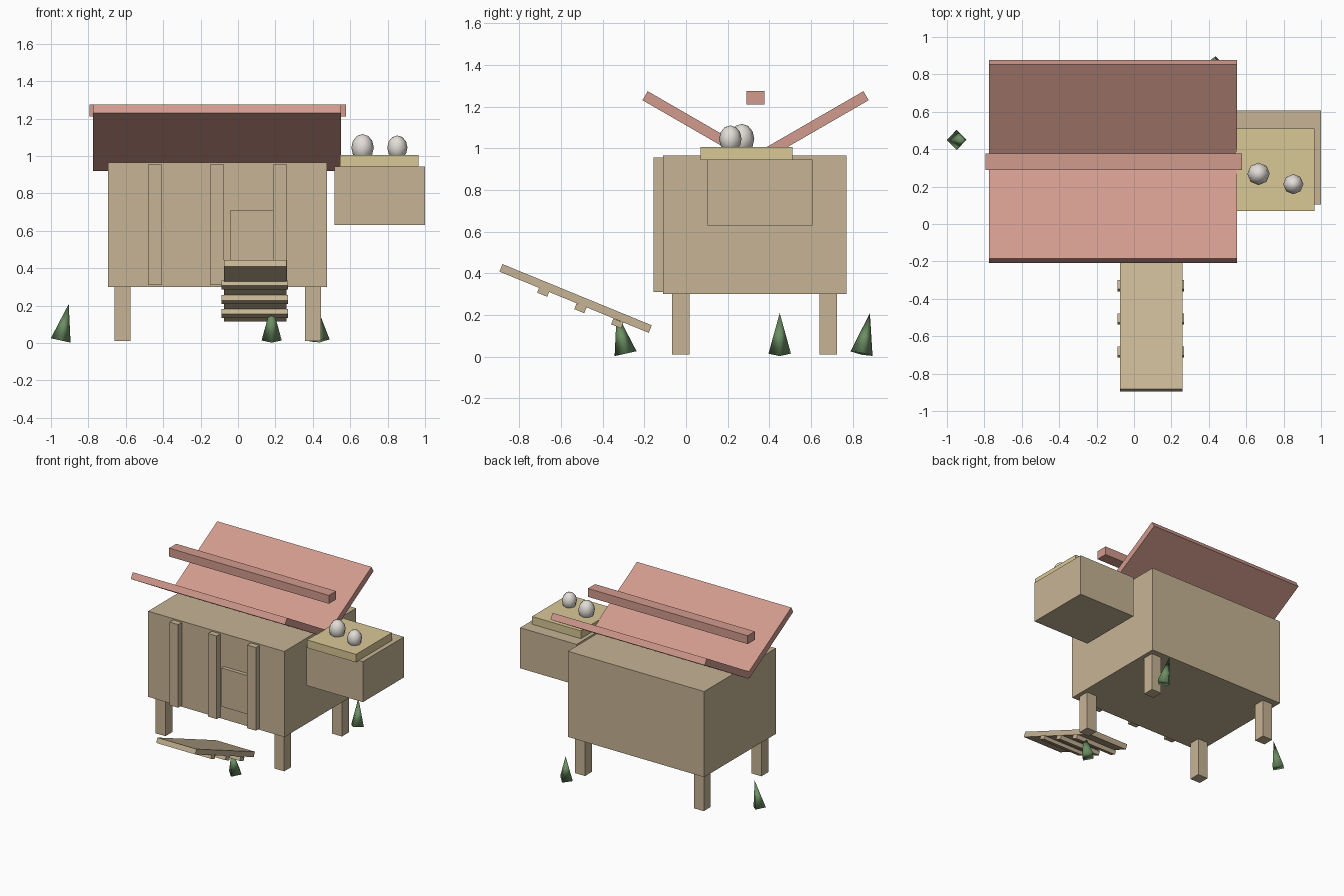
import bpy
from math import radians
from mathutils import Vector

cube = bpy.data.objects.get("Cube")
if cube:
    bpy.data.objects.remove(cube, do_unlink=True)


def material(name, hex_code):
    """Flat material from an sRGB hex colour, stored as linear values."""
    srgb = [int(hex_code[i:i + 2], 16) / 255 for i in (0, 2, 4)]
    rgba = [((c + 0.055) / 1.055) ** 2.4 for c in srgb] + [1.0]
    m = bpy.data.materials.new(name)
    m.use_nodes = True
    m.diffuse_color = rgba
    m.node_tree.nodes["Principled BSDF"].inputs["Base Color"].default_value = rgba
    return m


wood = material("tan wood", "C6B495")
roof_red = material("faded red roof", "D29B8D")
straw = material("straw yellow", "D8C896")
shell = material("egg white", "E2DDD6")
grass = material("grass green", "6C8F63")


def finish(name, mat):
    ob = bpy.context.object
    ob.name = ob.data.name = name
    ob.data.materials.append(mat)
    return ob


def box(name, mat, x, y, z, tilt=0):
    """Box from (min, max) ranges, tilted about the x axis at its centre."""
    ranges = (x, y, z)
    bpy.ops.mesh.primitive_cube_add(size=1, location=[(a + b) / 2 for a, b in ranges])
    ob = finish(name, mat)
    size = [b - a for a, b in ranges]
    for v in ob.data.vertices:
        v.co = [c * s for c, s in zip(v.co, size)]
    ob.rotation_euler.x = radians(tilt)
    return ob


def around(centre, size):
    return (centre - size / 2, centre + size / 2)


# Coop body on four legs
box("coop_body", wood, (-0.695, 0.475), (-0.11, 0.77), (0.30, 0.965))
for side, x in (("right", -0.618), ("left", 0.402)):
    for end, y in (("front", -0.025), ("back", 0.683)):
        box(f"{end}_{side}_leg", wood, around(x, 0.085), around(y, 0.085), (0.01, 0.30))

# Front battens and door
for i, x in enumerate((-0.443, -0.112, 0.224)):
    box(f"front_batten_{i + 1}", wood, around(x, 0.075), (-0.155, -0.105), (0.31, 0.955))
box("door", wood, (-0.043, 0.227), (-0.14, -0.105), (0.41, 0.71))

# Roof panels rising outward, with a separate ridge beam
for end, y, tilt in (("front", 0.072, -30), ("back", 0.596, 30)):
    box(f"{end}_roof_panel", roof_red, (-0.775, 0.55),
        around(y, 0.62), around(1.0975, 0.05), tilt)
box("ridge_beam", roof_red, (-0.795, 0.578), (0.29, 0.378), (1.21, 1.275))

# Nest box, lid and eggs
box("nest_box", wood, (0.515, 1.0), (0.104, 0.607), (0.63, 0.945))
box("nest_lid", straw, (0.545, 0.965), (0.069, 0.511), (0.943, 1.005))
for i, (x, y, r) in enumerate(((0.666, 0.268, 0.06), (0.852, 0.213, 0.054))):
    bpy.ops.mesh.primitive_uv_sphere_add(segments=8, ring_count=6, radius=r,
                                         location=(x, y, 1.045))
    egg = finish(f"egg_{i + 1}", shell)
    egg.scale.z = 1.2
    bpy.ops.object.shade_smooth()

# Ramp with cleats underneath
slope = -22.3
box("ramp", wood, (-0.075, 0.26), around(-0.53, 0.775), around(0.279, 0.039), slope)
for i, (y, z) in enumerate(((-0.685, 0.311), (-0.507, 0.232), (-0.33, 0.159))):
    box(f"ramp_cleat_{i + 1}", wood, (-0.087, 0.266), around(y, 0.052), around(z, 0.03), slope)

# Leaning grass tufts
tufts = (((-0.948, 0.45), (0.043, 0)),
         ((0.18, -0.29), (0, -0.043)),
         ((0.436, 0.843), (-0.02, 0.04)))
for i, ((x, y), (lean_x, lean_y)) in enumerate(tufts):
    axis = Vector((lean_x, lean_y, 0.195))
    bpy.ops.mesh.primitive_cone_add(vertices=4, radius1=0.054, radius2=0,
                                    depth=axis.length,
                                    location=Vector((x, y, 0.014)) + axis / 2)
    tuft = finish(f"grass_tuft_{i + 1}", grass)
    tuft.rotation_euler = Vector((0, 0, 1)).rotation_difference(axis).to_euler()
    bpy.ops.object.shade_smooth()
